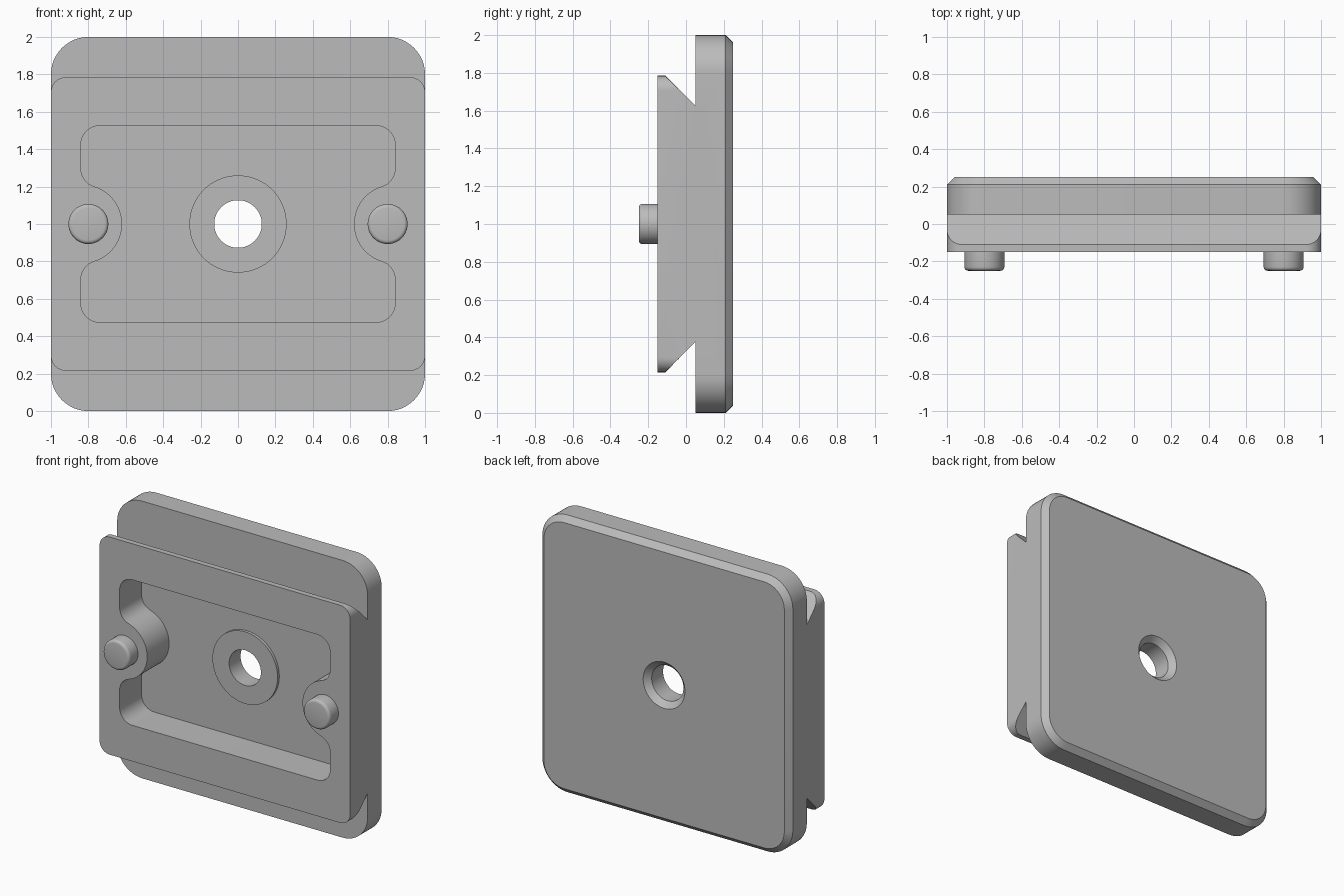
import bpy, bmesh, math

if "Cube" in bpy.data.objects:
    bpy.data.objects.remove(bpy.data.objects["Cube"])

grey = bpy.data.materials.new("plain grey")
grey.diffuse_color = (0.5, 0.5, 0.5, 1)
grey.use_nodes = True
grey.node_tree.nodes["Principled BSDF"].inputs["Base Color"].default_value = grey.diffuse_color


def arc(cx, cz, r, a0, a1, n=12):
    return [(cx + r * math.cos(math.radians(a0 + (a1 - a0) * i / n)),
             cz + r * math.sin(math.radians(a0 + (a1 - a0) * i / n))) for i in range(n + 1)]


def rounded_rect(hx, hz, r):
    """Rounded rectangle in xz, centred on z = 1."""
    pts = []
    for k, (sx, sz) in enumerate([(1, 1), (-1, 1), (-1, -1), (1, -1)]):
        pts += arc(sx * (hx - r), 1 + sz * (hz - r), r, 90 * k, 90 * k + 90)
    return pts


def circle(r, x=0, n=64):
    return arc(x, 1, r, 0, 360, n)[:-1]


def loft(name, sections):
    """Capped solid through a list of (y, xz outline) sections."""
    bm = bmesh.new()
    rings = [[bm.verts.new((x, y, z)) for x, z in pts] for y, pts in sections]
    n = len(rings[0])
    for a, b in zip(rings, rings[1:]):
        for i in range(n):
            j = (i + 1) % n
            bm.faces.new((a[i], a[j], b[j], b[i]))
    bm.faces.new(rings[0])
    bm.faces.new(rings[-1])
    bmesh.ops.recalc_face_normals(bm, faces=bm.faces)
    me = bpy.data.meshes.new(name)
    bm.to_mesh(me)
    bm.free()
    me.materials.append(grey)
    ob = bpy.data.objects.new(name, me)
    bpy.context.collection.objects.link(ob)
    return ob


def combine(ob, other, operation):
    bpy.context.view_layer.objects.active = ob
    m = ob.modifiers.new("cut", 'BOOLEAN')
    m.operation, m.object, m.solver = operation, other, 'EXACT'
    bpy.ops.object.modifier_apply(modifier=m.name)
    bpy.data.objects.remove(other)


# Back plate with a chamfered rear edge
plate = loft("mounting_plate", [(0.05, rounded_rect(1, 1, 0.2)),
                                (0.21, rounded_rect(1, 1, 0.2)),
                                (0.25, rounded_rect(0.96, 0.96, 0.16))])

# Dovetail: undercut top and bottom, rounded corners
dovetail = loft("dovetail", [
    (y, [(-1, 1 - h), (1, 1 - h), (1, 1 + h), (-1, 1 + h)])
    for y, h in [(-0.15, 0.785), (-0.11, 0.785), (0.05, 0.625), (0.1, 0.625)]])
corners = loft("corner_cutter", [(-0.3, rounded_rect(1, 0.785, 0.08)),
                                 (0.3, rounded_rect(1, 0.785, 0.08))])
combine(dovetail, corners, 'INTERSECT')
combine(plate, dovetail, 'UNION')

# Pocket outline: one quarter, mirrored; it curves around the pin bosses
boss_x, boss_r, fil = 0.83, 0.21, 0.1
fx = 0.84 - fil
fz = math.sqrt((boss_r + fil) ** 2 - (boss_x - fx) ** 2)
t = math.degrees(math.atan2(fz, fx - boss_x))
quarter = (arc(boss_x, 0, boss_r, 180, t) + arc(fx, fz, fil, t - 180, 0)[1:]
           + arc(0.74, 0.425, 0.1, 0, 90))
right = [(x, -z) for x, z in reversed(quarter[1:])] + quarter
outline = [(x, 1 + z) for x, z in right] + [(-x, 1 - z) for x, z in right]
pocket = loft("pocket_cutter", [(-0.3, outline), (0.1, outline)])
combine(plate, pocket, 'DIFFERENCE')

# Raised ring around the screw hole
combine(plate, loft("ring", [(0.08, circle(0.26)), (0.15, circle(0.26))]), 'UNION')

# Screw hole, countersunk at the rear
hole = loft("hole_cutter", [(-0.3, circle(0.127)), (0.21, circle(0.127)),
                            (0.25, circle(0.167)), (0.27, circle(0.187))])
combine(plate, hole, 'DIFFERENCE')

# Locating pins with rounded front edges
parts = [plate]
for side, x in (("left", -0.8), ("right", 0.8)):
    tip = [(-0.25 + 0.02 * (1 - math.sin(a)), circle(0.107 - 0.02 * (1 - math.cos(a)), x, 40))
           for a in (math.radians(d) for d in (90, 67.5, 45, 22.5, 0))]
    parts.append(loft(side + "_pin", tip + [(-0.15, circle(0.107, x, 40))]))

for ob in parts:
    bpy.ops.object.select_all(action='DESELECT')
    ob.select_set(True)
    bpy.context.view_layer.objects.active = ob
    bpy.ops.object.shade_smooth_by_angle(angle=math.radians(30))
